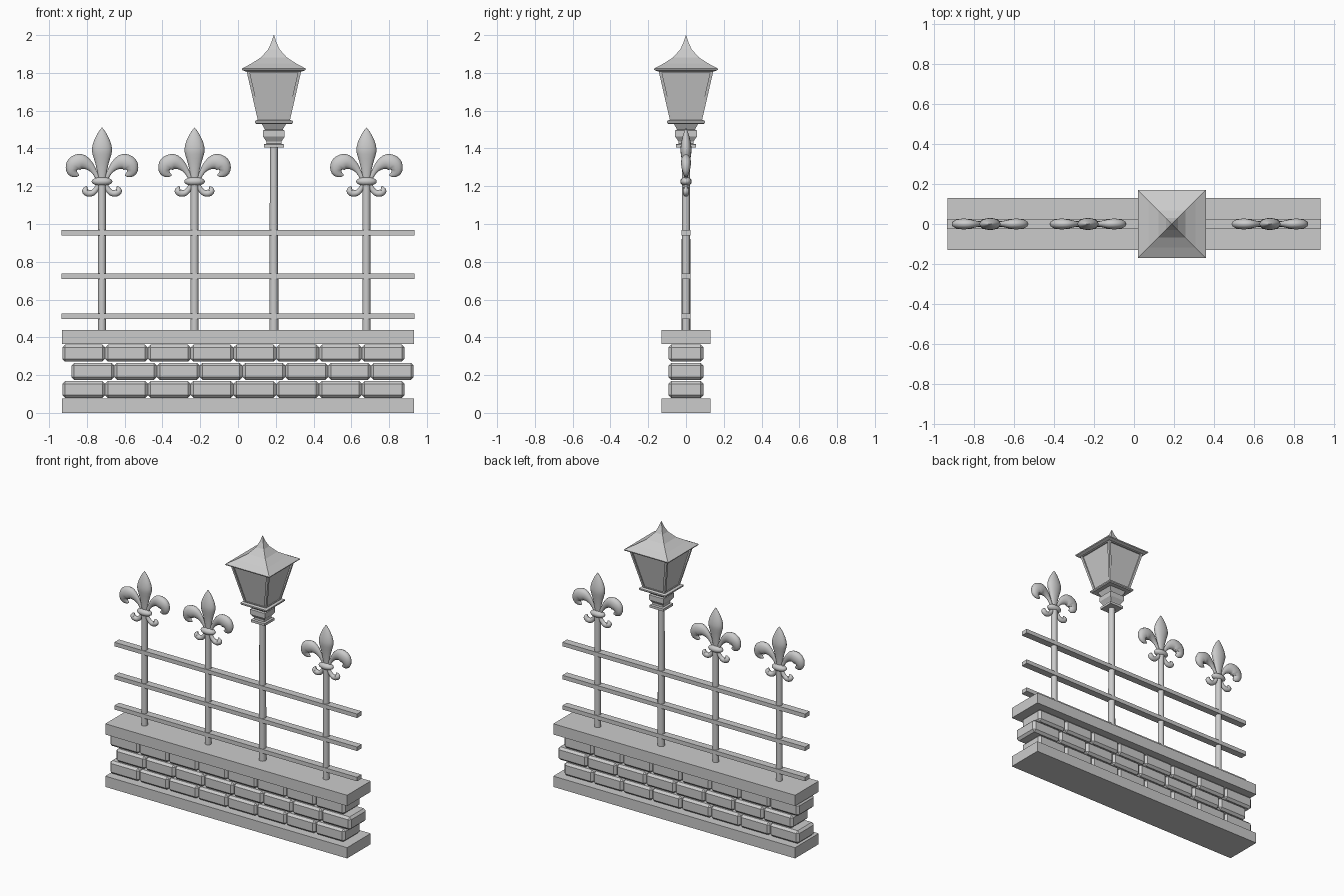
import bpy, bmesh, math
from mathutils import Vector

if "Cube" in bpy.data.objects:
    bpy.data.objects.remove(bpy.data.objects["Cube"])

LAMP_X = 0.19
FINIAL_X = (-0.72, -0.23, 0.68)


def add_object(name, bm, smooth=None):
    bmesh.ops.recalc_face_normals(bm, faces=bm.faces)
    me = bpy.data.meshes.new(name)
    bm.to_mesh(me)
    bm.free()
    ob = bpy.data.objects.new(name, me)
    bpy.context.collection.objects.link(ob)
    if smooth:
        bpy.ops.object.select_all(action='DESELECT')
        ob.select_set(True)
        bpy.context.view_layer.objects.active = ob
        bpy.ops.object.shade_smooth_by_angle(angle=math.radians(smooth))
    return ob


def box(name, x0, x1, hy, z0, z1, bevel=0):
    bm = bmesh.new()
    bmesh.ops.create_cube(bm, size=1)
    for v in bm.verts:
        v.co = ((x0 + x1) / 2 + v.co.x * (x1 - x0), v.co.y * 2 * hy,
                (z0 + z1) / 2 + v.co.z * (z1 - z0))
    if bevel:
        bmesh.ops.bevel(bm, geom=bm.edges[:], offset=bevel, segments=1, affect='EDGES')
    return add_object(name, bm)


def skin(bm, rings):
    """Join rings of points into a closed, capped tube."""
    rows = [[bm.verts.new(p) for p in r] for r in rings]
    n = len(rows[0])
    for a, b in zip(rows, rows[1:]):
        for i in range(n):
            bm.faces.new((a[i], a[(i + 1) % n], b[(i + 1) % n], b[i]))
    bm.faces.new(rows[0])
    bm.faces.new(rows[-1])


def lathe(name, x, profile, sides, smooth=None, ysc=1.0):
    """Stack of rings (radius, z); with 4 sides the radius is the half width."""
    bm = bmesh.new()
    k, off = (math.sqrt(2), math.pi / 4) if sides == 4 else (1, 0)
    skin(bm, [[(x + k * r * math.cos(off + i * math.tau / sides),
                ysc * k * r * math.sin(off + i * math.tau / sides), z)
               for i in range(sides)] for r, z in profile])
    return add_object(name, bm, smooth)


def spline(pts, steps=4):
    """Smooth interpolation through points of any dimension."""
    p = [Vector(q) for q in [pts[0]] + pts + [pts[-1]]]
    out = []
    for a, b, c, d in zip(p, p[1:], p[2:], p[3:]):
        for s in range(steps):
            t = s / steps
            out.append(0.5 * (2 * b + (c - a) * t + (2 * a - 5 * b + 4 * c - d) * t * t
                              + (3 * b - a - 3 * c + d) * t ** 3))
    return out + [p[-1]]


def curl(name, x, side, pts, ysc):
    """Flattened tube along (dx, z, radius) in the xz plane."""
    path = spline(pts)
    rings = []
    for i, q in enumerate(path):
        t = (path[min(i + 1, len(path) - 1)] - path[max(i - 1, 0)]).xy.normalized()
        r = max(q.z, 0.002)
        ring = []
        for j in range(12):
            c, s = r * math.cos(j * math.tau / 12), r * math.sin(j * math.tau / 12)
            ring.append((x + side * (q.x - t.y * c), s * ysc, q.y + t.x * c))
        rings.append(ring)
    bm = bmesh.new()
    skin(bm, rings)
    return add_object(name, bm, 50)


# Wall: base, three staggered brick courses, coping
box("wall_base", -0.932, 0.932, 0.13, 0, 0.075)
box("wall_coping", -0.932, 0.932, 0.13, 0.365, 0.44)
for row in range(3):
    start = -0.93 if row % 2 == 0 else -0.882
    z = 0.079 + row * 0.096
    for i in range(8):
        x = start + i * 0.2265
        box("brick", x, x + 0.2265, 0.093, z, z + 0.09, 0.015)

# Horizontal rails
for z in (0.512, 0.723, 0.953):
    box("rail", -0.935, 0.935, 0.025, z - 0.014, z + 0.014)

# Posts
for x in FINIAL_X:
    lathe("fence_post", x, [(0.021, 0.43), (0.021, 1.21)], 12, 40)
lathe("lamp_post", LAMP_X, [(0.024, 0.43), (0.021, 1.41)], 12, 40)

# Lily finials
petal = [(0.016, 1.22), (0.022, 1.26), (0.035, 1.32), (0.05, 1.37), (0.053, 1.40),
         (0.043, 1.44), (0.02, 1.485), (0.001, 1.51)]
side_petal = [(0.015, 1.225, 0.01), (0.04, 1.275, 0.014), (0.07, 1.31, 0.026),
              (0.11, 1.329, 0.041), (0.146, 1.316, 0.042), (0.157, 1.285, 0.033),
              (0.143, 1.265, 0.02), (0.122, 1.258, 0.004)]
lower_curl = [(0.015, 1.215, 0.012), (0.03, 1.185, 0.014), (0.05, 1.165, 0.016),
              (0.074, 1.163, 0.018), (0.088, 1.176, 0.018), (0.083, 1.193, 0.008),
              (0.076, 1.195, 0.002)]
collar = [(0.055 * math.cos(a), 1.225 + 0.024 * math.sin(a))
          for a in [math.radians(-88 + 22 * i) for i in range(9)]]
for x in FINIAL_X:
    lathe("finial_petal", x, [tuple(v) for v in spline(petal, 2)], 16, 50, 0.55)
    lathe("finial_collar", x, collar, 16, 60, 0.55)
    for side in (-1, 1):
        curl("finial_side_petal", x, side, side_petal, 0.62)
        curl("finial_lower_curl", x, side, lower_curl, 0.9)

# Lantern: stepped foot, tray, glass, roof
lathe("lantern_foot", LAMP_X,
      [(0.053, 1.405), (0.053, 1.422), (0.04, 1.425), (0.04, 1.437), (0.057, 1.462),
       (0.057, 1.495), (0.047, 1.5), (0.066, 1.532)], 4)
lathe("lantern_tray", LAMP_X, [(0.095, 1.53), (0.101, 1.536), (0.101, 1.545), (0.09, 1.55)], 4)
lathe("lantern_glass", LAMP_X, [(0.078, 1.545), (0.136, 1.815)], 4)
lathe("lantern_roof", LAMP_X,
      [(0.15, 1.808), (0.168, 1.815), (0.17, 1.822), (0.118, 1.85), (0.068, 1.882),
       (0.03, 1.925), (0.014, 1.96), (0.001, 2.0)], 4)

# Lantern frame: sloping corner bars plus top and bottom strips
W = 0.016
for sx in (-1, 1):
    for sy in (-1, 1):
        bm = bmesh.new()
        skin(bm, [[(LAMP_X + sx * a, sy * b, z) for a, b in
                   ((h, h), (h - W, h), (h - W, h - W), (h, h - W))]
                  for h, z in ((0.084, 1.545), (0.146, 1.815))])
        add_object("lantern_corner_bar", bm)
lathe("lantern_lower_strip", LAMP_X, [(0.084, 1.545), (0.0865, 1.556)], 4)
lathe("lantern_upper_strip", LAMP_X, [(0.1435, 1.803), (0.146, 1.815)], 4)
